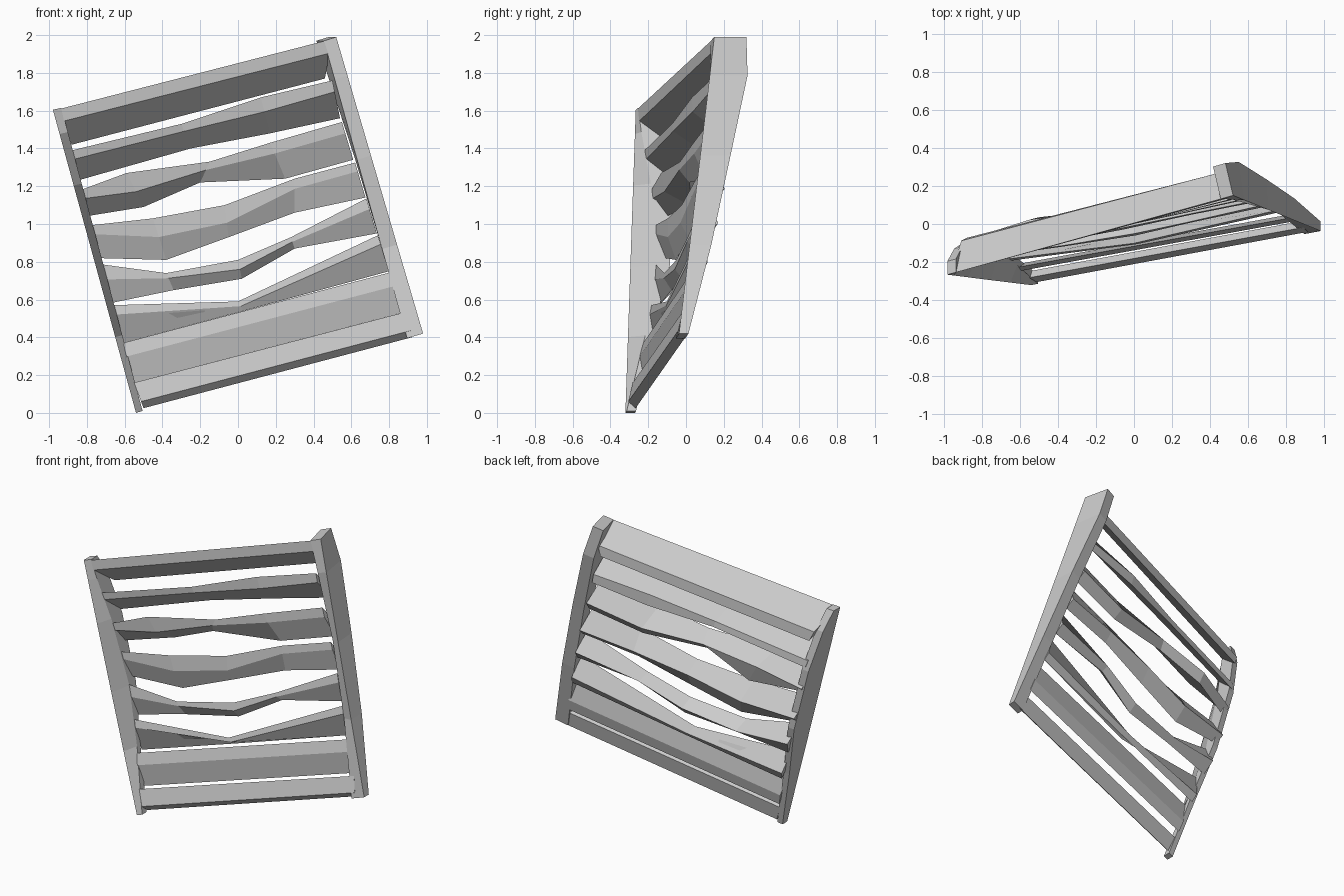
import bpy, bmesh, math

if "Cube" in bpy.data.objects:
    bpy.data.objects.remove(bpy.data.objects["Cube"])


def front_y(x, z, bow=1.0):
    # warped front plane of the tilted shutter, bowed backwards in the middle
    a, b = x + .54, z - .01
    s = (1.58 * a + .45 * b) / 2.566
    t = (1.51 * b - .40 * a) / 2.566
    bulge = (.13 - .065 * s) * max(0, math.sin(math.pi * t)) ** 1.2 * bow
    return -.32 + .28 * s + .05 * t + .14 * s * t + bulge


def loft(name, rings):
    # join matching cross-sections into a closed faceted bar
    bm = bmesh.new()
    loops = [[bm.verts.new(p) for p in ring] for ring in rings]
    n = len(loops[0])
    for p, q in zip(loops, loops[1:]):
        for i in range(n):
            j = (i + 1) % n
            bm.faces.new((p[i], p[j], q[j], q[i]))
    bm.faces.new(loops[0])
    bm.faces.new(loops[-1][::-1])
    bmesh.ops.recalc_face_normals(bm, faces=bm.faces)
    me = bpy.data.meshes.new(name)
    bm.to_mesh(me)
    bm.free()
    bpy.context.collection.objects.link(bpy.data.objects.new(name, me))


def stile(name, outer, inner, depths):
    # side post: straight outer edge, bowed inner edge, varying thickness
    # depth entry: position along post, thickness, sideways shift of the back
    rings = []
    for t, w, dx in depths:
        (ox, oz), (ix, iz) = [(a[0] + (b[0] - a[0]) * t, a[1] + (b[1] - a[1]) * t)
                              for a, b in (outer, inner)]
        oy, iy = front_y(ox, oz, 0), front_y(ix, iz)
        by = front_y(ix, iz, 0) + w
        rings.append([(ox, oy, oz), (ix, iy, iz), (ix + dx, by, iz), (ox + dx, oy + w, oz)])
    loft(name, rings)


def slat(name, stations, back=.12, under=None):
    # station: top x, z, bottom x, z, share of height taken by the front edge
    # back: depth of the rear edge, under: depth of the lower edge
    rings = []
    for tx, tz, bx, bz, f, *extra in stations:
        w = extra[0] if extra else back
        u = w if under is None or extra else under
        mx, mz = tx + (bx - tx) * f, tz + (bz - tz) * f
        kx, kz = tx + (bx - tx) * (1 - f), tz + (bz - tz) * (1 - f)
        pts = ((tx, tz, 0), (mx, mz, 0), (bx, bz, u), (kx, kz, w))
        rings.append([(x, front_y(x, z) + d, z) for x, z, d in pts])
    loft(name, rings)


# side posts
stile("right_stile", ((.98, .42), (.52, 1.99)), ((.895, .395), (.455, 1.97)),
      [(0, .05, 0), (.3, .115, 0), (.6, .16, -.01), (.87, .20, -.03), (1, .17, -.04)])
stile("left_stile", ((-.54, .0), (-.98, 1.605)), ((-.505, .01), (-.935, 1.615)),
      [(0, .05, 0), (.25, .12, 0), (.48, .20, 0), (.75, .20, 0), (.92, .14, 0), (1, .07, 0)])

# top and bottom rails
slat("top_rail", [(-.96, 1.605, -.88, 1.42, .34), (.50, 1.98, .46, 1.77, .36)], back=.15)
slat("bottom_rail", [(-.55, .16, -.50, .025, .74), (.89, .535, .92, .40, .74)], back=.045)

# straight lowest slat
slat("slat_1", [(-.61, .37, -.55, .16, .34), (.81, .745, .87, .53, .34)], back=.06)

# warped, twisted slats
slat("slat_2", [(-.67, .57, -.61, .37, .25), (0, .59, .03, .54, .5),
                (.74, .94, .80, .75, .25)], back=.075, under=.06)
slat("slat_3", [(-.75, .79, -.68, .58, .4), (-.38, .74, -.34, .65, .3),
                (0, .81, .02, .71, .5), (.28, .93, .3, .87, .4),
                (.68, 1.135, .735, .95, .3)], back=.09, under=.05)
slat("slat_4", [(-.81, .99, -.76, .82, .25), (-.45, 1.03, -.38, .81, .45),
                (-.07, 1.10, -.05, .93, .55), (.3, 1.24, .3, 1.06, .3),
                (.62, 1.325, .675, 1.14, .25)], back=.10, under=.05)
slat("slat_5", [(-.86, 1.17, -.81, 1.04, .3), (-.59, 1.27, -.5, 1.09, .55, .14),
                (-.15, 1.33, -.2, 1.22, .4), (.17, 1.43, .25, 1.24, .3),
                (.55, 1.54, .61, 1.34, .3)], back=.11, under=.06)
slat("slat_6", [(-.90, 1.385, -.85, 1.23, .3), (-.3, 1.53, -.25, 1.40, .3),
                (.12, 1.67, .17, 1.48, .4, .14), (.50, 1.76, .54, 1.56, .3)],
     back=.12)
